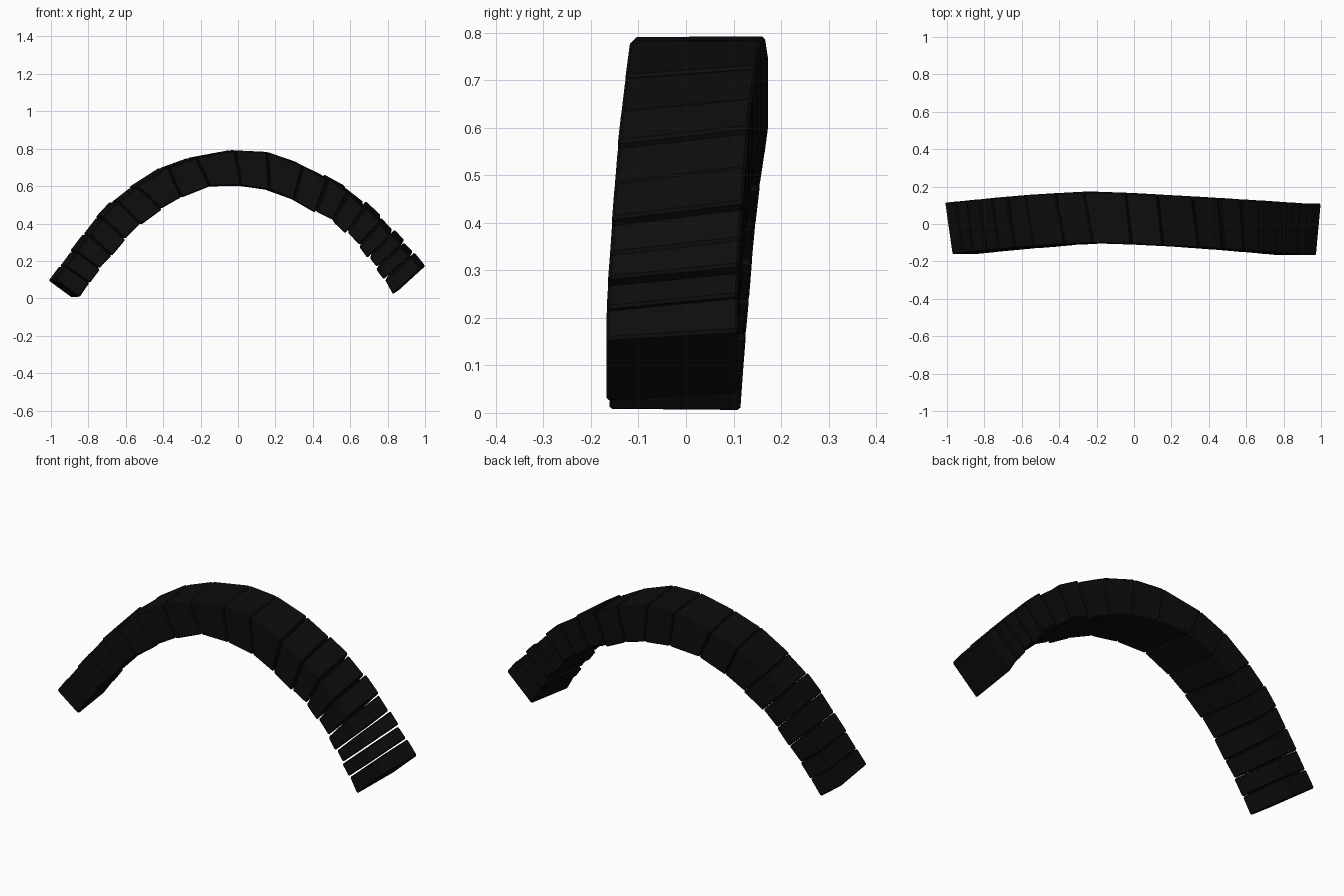
import bpy
from mathutils import Vector

if "Cube" in bpy.data.objects:
    bpy.data.objects.remove(bpy.data.objects["Cube"])

stone = bpy.data.materials.new("dark_stone")
stone.diffuse_color = (0.004, 0.004, 0.004, 1)
stone.use_nodes = True
stone.node_tree.nodes["Principled BSDF"].inputs["Base Color"].default_value = stone.diffuse_color

# joints between blocks: outer x, z, inner x, z, slant toward the left at the back
joints = [
    (-1.005, .105, -.855, -.005, .025), (-.95, .18, -.80, .075, .02), (-.89, .26, -.745, .15, .02),
    (-.82, .35, -.68, .22, .02), (-.75, .44, -.61, .305, .025), (-.67, .525, -.53, .385, .03),
    (-.57, .605, -.42, .465, .035), (-.40, .705, -.32, .53, .045), (-.25, .76, -.17, .59, .045),
    (-.03, .795, .00, .60, .03), (.14, .785, .155, .58, .03), (.33, .725, .28, .53, .04),
    (.47, .655, .40, .465, .035), (.585, .59, .495, .42, .03), (.685, .51, .57, .355, .025),
    (.77, .43, .64, .285, .02), (.835, .36, .69, .22, .015), (.89, .30, .735, .165, .01),
    (.945, .245, .78, .105, .01), (1.0, .175, .83, .02, -.005),
]

# radial stagger of each block
stagger = [0, -.003, .003, 0, .005, -.003, .003, 0, 0, 0,
           0, -.003, .004, -.004, .007, -.002, .007, -.004, 0]
last = len(stagger) - 1


def front_y(x):
    # the crown leans backward compared with the feet
    reach = abs(x + .2) / (1.05 if x > -.2 else .78)
    return -.167 + .064 * max(0, 1 - reach ** 1.3)


def joint_corners(j, shift, tangent_shift):
    ox, oz, ix, iz, slant = j
    outer, inner = Vector((ox, 0, oz)), Vector((ix, 0, iz))
    radial = (outer - inner).normalized()
    tangent = Vector((radial.z, 0, -radial.x))
    grow = radial * (.03 * min(1, abs(radial.x) * 1.4))
    lean = tangent * slant
    base = radial * shift + tangent * tangent_shift
    y = front_y((ox + ix) / 2)
    front, back = Vector((0, y, 0)), Vector((0, y + .276, 0))
    return [inner + base + front + lean / 2, outer + base - grow + front + lean / 2,
            outer + base + back - lean / 2, inner + base + grow + back - lean / 2]


# wedge blocks with softened edges
for i, shift in enumerate(stagger):
    gap = .001 if i < 11 else .004
    start = joint_corners(joints[i], shift, gap if i else 0)
    end = joint_corners(joints[i + 1], shift, -gap if i < last else 0)
    faces = [(3, 2, 1, 0), (4, 5, 6, 7)]
    faces += [(k, (k + 1) % 4, (k + 1) % 4 + 4, k + 4) for k in range(4)]
    mesh = bpy.data.meshes.new("arch_block")
    mesh.from_pydata(start + end, [], faces)
    mesh.materials.append(stone)
    block = bpy.data.objects.new(f"arch_block_{i + 1}", mesh)
    bpy.context.collection.objects.link(block)
    bevel = block.modifiers.new("worn_edges", 'BEVEL')
    bevel.width = .006
    bevel.segments = 1
